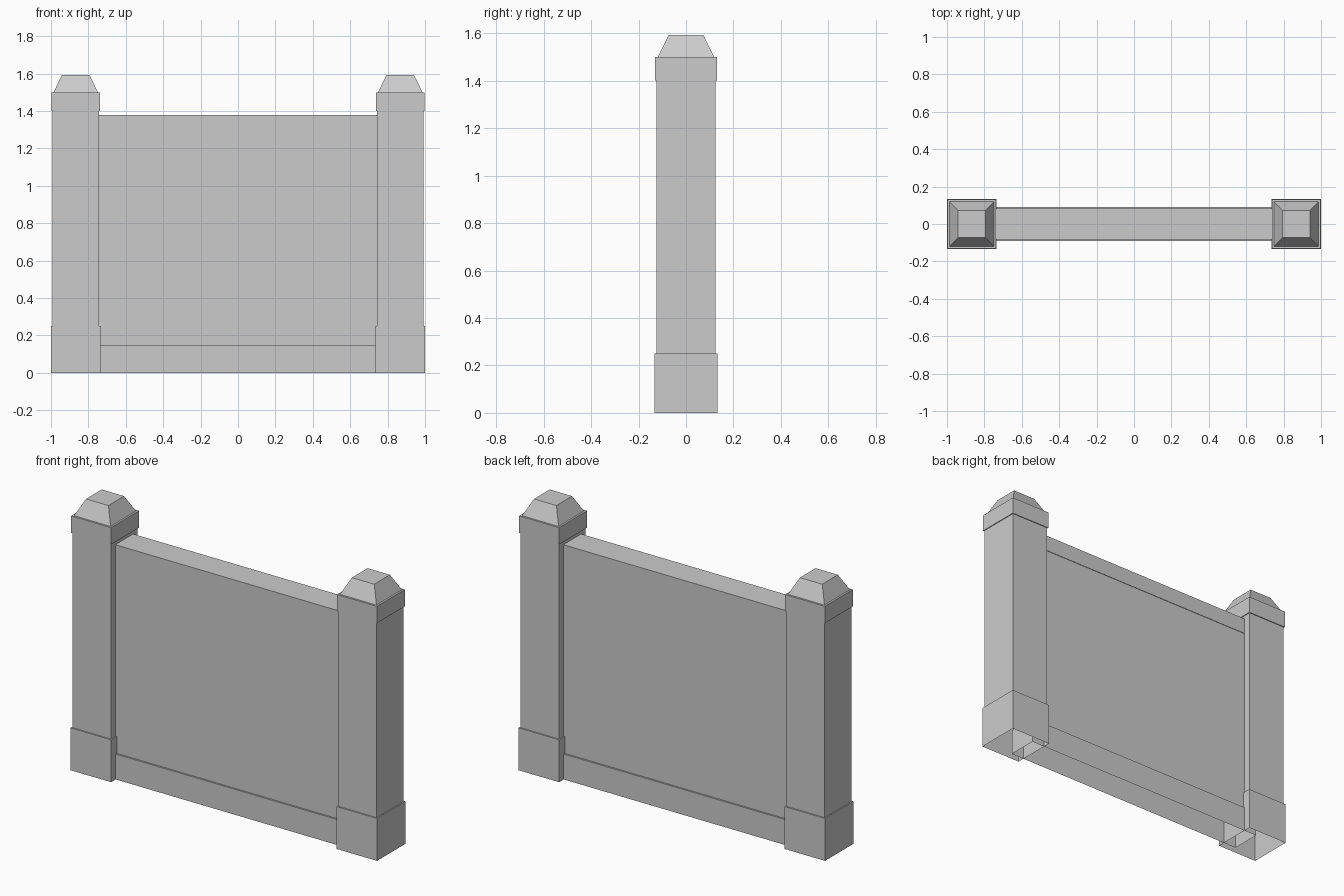
import bpy
import bmesh

cube = bpy.data.objects.get("Cube")
if cube:
    bpy.data.objects.remove(cube, do_unlink=True)

stone = bpy.data.materials.new("grey_stone")
stone.use_nodes = True
grey = (0.6, 0.6, 0.6, 1)
stone.diffuse_color = grey
stone.node_tree.nodes["Principled BSDF"].inputs["Base Color"].default_value = grey


def stack(name, sections, x=0):
    """Join rectangular sections (half width, half depth, z) into a shell with an open underside."""
    bm = bmesh.new()
    rings = []
    for w, d, z in sections:
        corners = [(-w, -d), (w, -d), (w, d), (-w, d)]
        rings.append([bm.verts.new((x + cx, cy, z)) for cx, cy in corners])
    for low, high in zip(rings, rings[1:]):
        for i in range(4):
            j = (i + 1) % 4
            bm.faces.new((low[i], low[j], high[j], high[i]))
    bm.faces.new(rings[-1])
    mesh = bpy.data.meshes.new(name)
    bm.to_mesh(mesh)
    bm.free()
    mesh.materials.append(stone)
    obj = bpy.data.objects.new(name, mesh)
    bpy.context.collection.objects.link(obj)
    return obj


# Square posts: plinth, shaft, collar and tapered cap
base, shaft, collar, cap, tip = 0.1325, 0.125, 0.13, 0.119, 0.073
post = [(base, 0), (base, 0.25), (shaft, 0.25), (shaft, 1.4), (collar, 1.4),
        (collar, 1.5), (cap, 1.5), (tip, 1.593)]
for side, sign in (("right", -1), ("left", 1)):
    stack(side + "_post", [(h, h, z) for h, z in post], sign * (1 - base))

# Wall between the posts: bottom rail, recessed panel and top rail, ends tucked into the posts
reach = 0.82
wall = [(0.09, 0), (0.09, 0.15), (0.08, 0.15), (0.08, 1.285), (0.083, 1.285), (0.083, 1.38)]
stack("wall_panel", [(reach, d, z) for d, z in wall])
